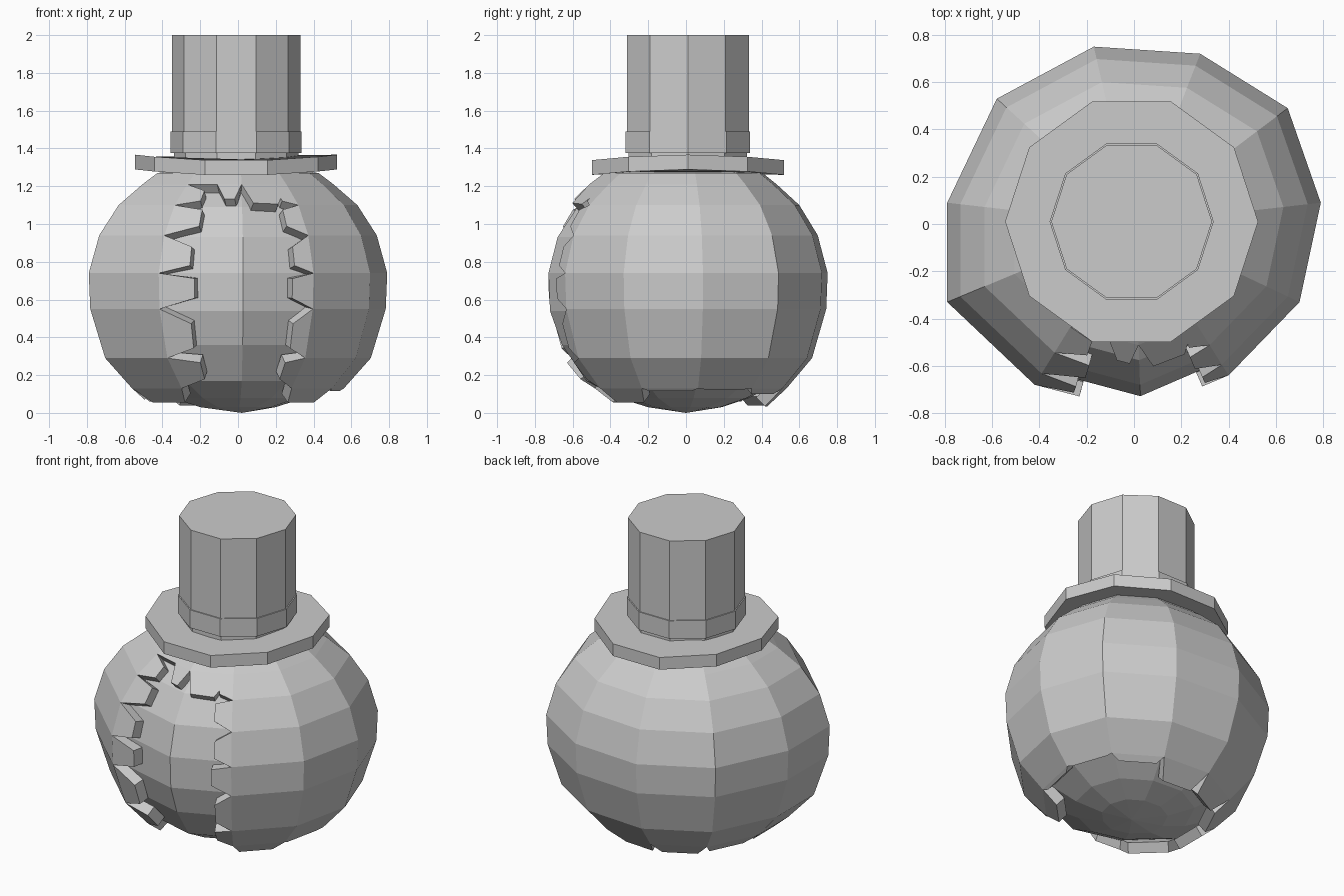
import bpy, bmesh, math
from mathutils import Vector

if "Cube" in bpy.data.objects:
    bpy.data.objects.remove(bpy.data.objects["Cube"])

# Shared eleven-sided plan of the bulb (counter-clockwise from the front)
PLAN = [(.03, -.80), (.40, -.64), (.70, -.33), (.79, .09), (.65, .49), (.28, .72),
        (-.17, .75), (-.58, .53), (-.79, .09), (-.79, -.33), (-.42, -.68)]
N = len(PLAN)


def finish(bm, name):
    bmesh.ops.remove_doubles(bm, verts=bm.verts, dist=.0005)
    me = bpy.data.meshes.new(name)
    bm.to_mesh(me)
    bm.free()
    ob = bpy.data.objects.new(name, me)
    bpy.context.collection.objects.link(ob)
    return ob


def point(profile, k, i):
    z, s = profile[i]
    x, y = PLAN[k % N]
    return Vector((x * s, y * s, z))


def quad(bm, pts):
    bm.faces.new([bm.verts.new(p) for p in pts])


# Inner bulb
core = [(.03, .25), (.08, .45), (.17, .66), (.36, .82), (.54, .90), (.74, .91),
        (.93, .85), (1.09, .72), (1.22, .50), (1.28, .30)]
bm = bmesh.new()
for k in range(N):
    for i in range(len(core) - 1):
        quad(bm, [point(core, k, i), point(core, k + 1, i),
                  point(core, k + 1, i + 1), point(core, k, i + 1)])
    quad(bm, [point(core, k + 1, 0), point(core, k, 0), Vector((.02, 0, 0))])
finish(bm, "inner_bulb")

# Torn outer shell: full panels, then blunt teeth along the open edges
skin = [(.03, .57), (.13, .71), (.29, .89), (.55, .99), (.74, 1.0), (.94, .93),
        (1.10, .80), (1.21, .64), (1.27, .54), (1.295, .30)]
bm = bmesh.new()


def on(k, u, i, v):
    low = point(skin, k, i).lerp(point(skin, k + 1, i), u)
    high = point(skin, k, i + 1).lerp(point(skin, k + 1, i + 1), u)
    return low.lerp(high, v)


for k in range(N):
    front = k in (0, N - 1)
    for i in range(7 if front else 1, len(skin) - 1):
        quad(bm, [on(k, 0, i, 0), on(k, 1, i, 0), on(k, 1, i, 1), on(k, 0, i, 1)])

# Side teeth of the front tear
for i in range(1, 7):
    a, b = (.3, .85) if i % 2 else (.2, .7)
    r, l = (.70, .42) if i % 2 else (.74, .36)
    quad(bm, [on(0, r, i, a), on(0, 1, i, 0), on(0, 1, i, 1), on(0, r, i, b)])
    quad(bm, [on(N - 1, 0, i, 0), on(N - 1, l, i, a), on(N - 1, l, i, b), on(N - 1, 0, i, 1)])

# Top teeth of the front tear
quad(bm, [on(0, .2, 6, .1), on(0, .65, 6, .05), on(0, 1, 6, 1), on(0, 0, 6, 1)])
quad(bm, [on(N - 1, .72, 6, .3), on(N - 1, .88, 6, .3), on(N - 1, 1, 6, 1), on(N - 1, .55, 6, 1)])

# Lower flaps, shorter at the back right
depth = {1: .75, 2: .15, 3: .05, 4: .3, 5: .95, 6: .9, 7: .7, 8: .6, 9: .75}
for k, d in depth.items():
    quad(bm, [on(k, .12, 0, 1 - d), on(k, .88, 0, 1 - d), on(k, 1, 0, 1), on(k, 0, 0, 1)])

shell = finish(bm, "torn_shell")
thick = shell.modifiers.new("thickness", 'SOLIDIFY')
thick.thickness = .065
thick.offset = -1


# Ten-sided parts on top
def drum(name, radius, z0, z1, bend=0):
    bm = bmesh.new()
    bmesh.ops.create_cone(bm, cap_ends=True, segments=10, radius1=radius, radius2=radius,
                          depth=z1 - z0)
    # put a corner on the x axis
    first = min(bm.verts, key=lambda v: abs(math.atan2(v.co.y, v.co.x)))
    turn = -math.atan2(first.co.y, first.co.x)
    for v in bm.verts:
        a = math.atan2(v.co.y, v.co.x) + turn
        x, y = radius * math.cos(a), radius * math.sin(a)
        v.co = (x - .01, y + .01, v.co.z + (z0 + z1) / 2 + bend * (x / radius) ** 2)
    return finish(bm, name)


drum("brim", .535, 1.257, 1.335, bend=.032)
drum("crown_base", .33, 1.30, 1.39)
drum("hat_band", .347, 1.375, 1.49)
drum("crown", .34, 1.48, 2.0)
